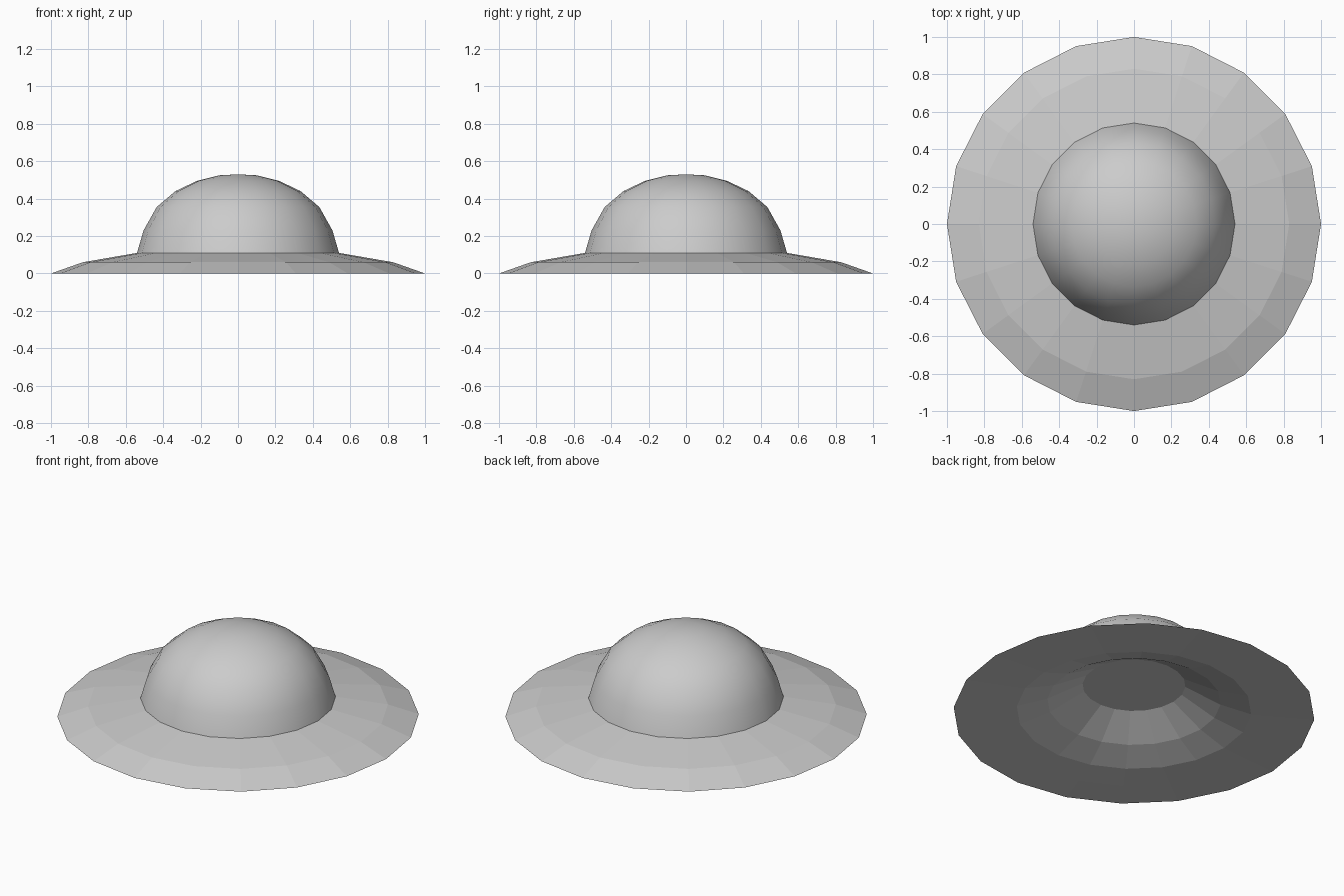
import bpy, bmesh, math

if "Cube" in bpy.data.objects:
    bpy.data.objects.remove(bpy.data.objects["Cube"])

SIDES = 20


def lathe(name, profile, smooth=False):
    """Spin a (radius, height) profile around z; radius 0 makes a pole, open ends stay open."""
    bm = bmesh.new()
    rings = []
    for r, z in profile:
        if r == 0:
            rings.append([bm.verts.new((0, 0, z))] * SIDES)
        else:
            rings.append([bm.verts.new((r * math.cos(a), r * math.sin(a), z))
                          for a in (2 * math.pi * i / SIDES for i in range(SIDES))])
    for lo, hi in zip(rings, rings[1:]):
        for i in range(SIDES):
            j = (i + 1) % SIDES
            quad = list(dict.fromkeys((lo[i], lo[j], hi[j], hi[i])))
            bm.faces.new(quad)
    mesh = bpy.data.meshes.new(name)
    bm.to_mesh(mesh)
    bm.free()
    obj = bpy.data.objects.new(name, mesh)
    bpy.context.collection.objects.link(obj)
    for p in mesh.polygons:
        p.use_smooth = smooth
    return obj


# Faceted brim: hollow underside rising to a flat disc, then rim and top slope
lathe("saucer_brim", [(0, 0.18), (0.285, 0.18), (0.48, 0.075), (0.65, 0.02),
                      (0.82, 0.01), (1.0, 0.0), (0.83, 0.06), (0.54, 0.11)])

# Smooth dome on top
lathe("dome", [(0.54, 0.11), (0.505, 0.23), (0.435, 0.355), (0.335, 0.44),
               (0.22, 0.495), (0.10, 0.525), (0, 0.53)], smooth=True)
